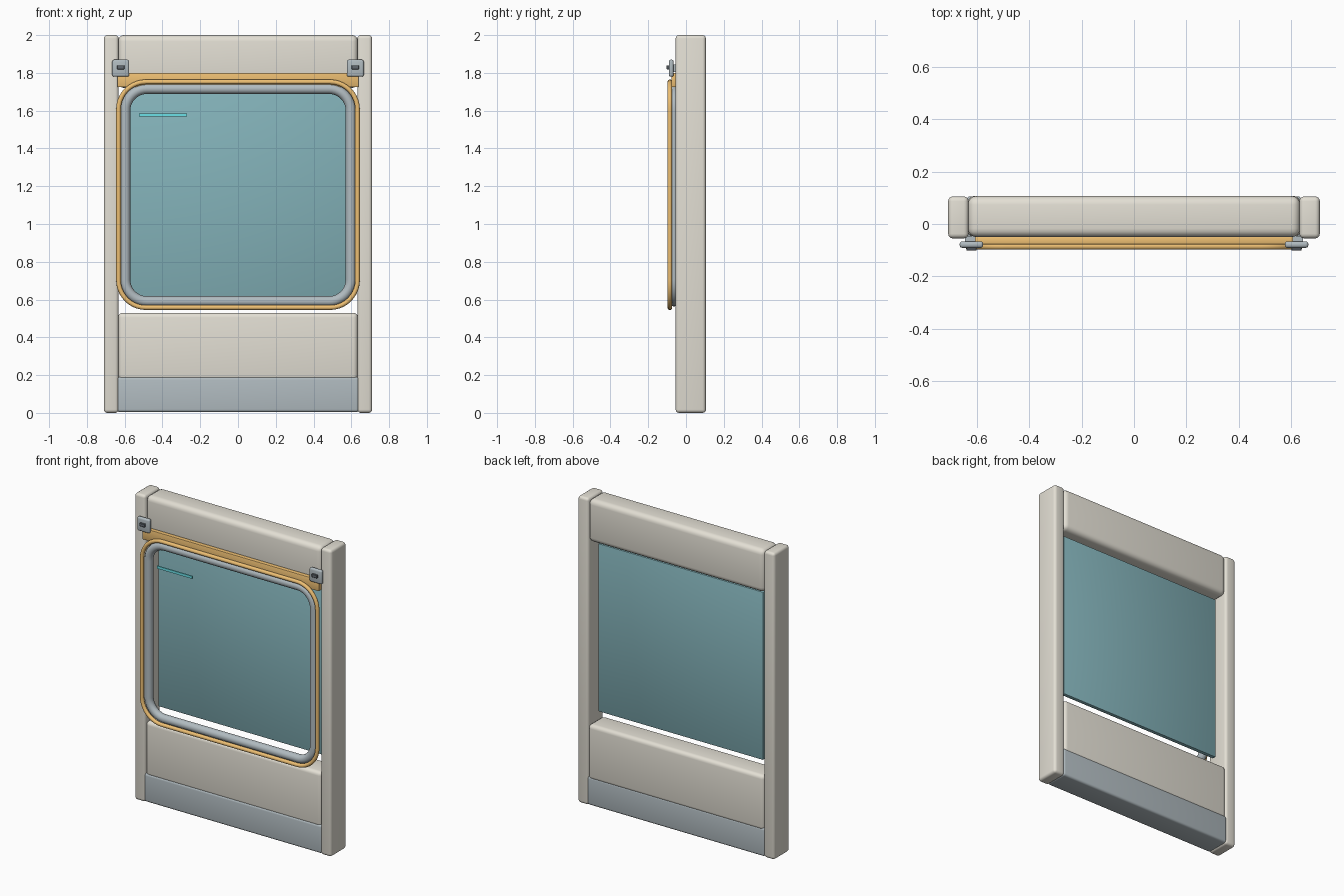
import bpy, bmesh, math

if "Cube" in bpy.data.objects:
    bpy.data.objects.remove(bpy.data.objects["Cube"])


def material(name, rgb):
    m = bpy.data.materials.new(name)
    m.diffuse_color = (*rgb, 1)
    m.use_nodes = True
    m.node_tree.nodes["Principled BSDF"].inputs["Base Color"].default_value = m.diffuse_color
    return m


CREAM = material("cream_paint", (0.77, 0.74, 0.66))
ORANGE = material("orange_trim", (0.85, 0.52, 0.17))
GLASS = material("teal_glass", (0.23, 0.45, 0.49))
GREY = material("blue_grey", (0.44, 0.50, 0.53))
DARK = material("dark_metal", (0.12, 0.14, 0.16))
CYAN = material("cyan_glint", (0.15, 0.75, 0.80))


def finish(bm, name, mat):
    bmesh.ops.recalc_face_normals(bm, faces=bm.faces[:])
    me = bpy.data.meshes.new(name)
    bm.to_mesh(me)
    bm.free()
    me.materials.append(mat)
    ob = bpy.data.objects.new(name, me)
    bpy.context.collection.objects.link(ob)
    bpy.ops.object.select_all(action='DESELECT')
    ob.select_set(True)
    bpy.context.view_layer.objects.active = ob
    bpy.ops.object.shade_smooth_by_angle(angle=math.radians(35))
    return ob


def box(name, x, y, z, mat, bevel=0.0, segments=4):
    """Rounded box from (min, max) pairs."""
    bm = bmesh.new()
    bmesh.ops.create_cube(bm, size=1)
    for v in bm.verts:
        v.co = [(a + b) / 2 + c * (b - a) for c, (a, b) in zip(v.co, (x, y, z))]
    if bevel:
        bmesh.ops.bevel(bm, geom=bm.edges[:], offset=bevel, segments=segments,
                        profile=0.5, affect='EDGES')
    return finish(bm, name, mat)


def ring(name, hx, hz, cz, r, y, tube, mat, sides=16, steps=10):
    """Round tube swept around a rounded rectangle in the XZ plane."""
    bm = bmesh.new()
    loops = []
    for s in range(sides):
        a = 2 * math.pi * s / sides
        off, dy = tube * math.cos(a), tube * math.sin(a)
        loop = []
        for q, (sx, sz) in enumerate(((1, 1), (-1, 1), (-1, -1), (1, -1))):
            for k in range(steps + 1):
                t = math.pi / 2 * (q + k / steps)
                loop.append(bm.verts.new((sx * (hx - r) + (r + off) * math.cos(t), y + dy,
                                          cz + sz * (hz - r) + (r + off) * math.sin(t))))
        loops.append(loop)
    n = len(loops[0])
    for s in range(sides):
        a, b = loops[s], loops[(s + 1) % sides]
        for i in range(n):
            j = (i + 1) % n
            bm.faces.new((a[i], a[j], b[j], b[i]))
    return finish(bm, name, mat)


# wall panels
box("top_panel", (-0.635, 0.635), (-0.05, 0.107), (1.72, 2.0), CREAM, 0.033)
box("lower_panel", (-0.635, 0.635), (-0.05, 0.107), (0.17, 0.53), CREAM, 0.025)
box("kick_plate", (-0.64, 0.64), (-0.054, 0.106), (0.004, 0.19), GREY, 0.015)

# glass pane and glint
box("window_glass", (-0.595, 0.595), (0.03, 0.055), (0.605, 1.70), GLASS, 0.004, 2)
box("glass_glint", (-0.525, -0.27), (-0.087, -0.079), (1.568, 1.585), CYAN)

# window surround
ring("window_gasket", 0.597, 0.5625, 1.153, 0.115, -0.064, 0.027, GREY)
ring("window_trim", 0.6325, 0.5975, 1.155, 0.145, -0.0855, 0.0125, ORANGE)
box("header_strip", (-0.638, 0.638), (-0.078, -0.049), (1.725, 1.80), ORANGE, 0.004, 2)

# paired side parts
for side, s in (("left", -1), ("right", 1)):
    def span(a, b):
        return tuple(sorted((s * a, s * b)))
    box(side + "_post", span(0.632, 0.71), (-0.055, 0.105), (0.0, 2.0), CREAM, 0.018)
    box(side + "_clip", span(0.576, 0.666), (-0.091, -0.066), (1.78, 1.87), GREY, 0.01, 3)
    box(side + "_clip_pin", span(0.602, 0.64), (-0.102, -0.088), (1.819, 1.84), DARK, 0.002, 1)
    box(side + "_clip_spacer", span(0.605, 0.645), (-0.07, -0.045), (1.805, 1.845), GREY)
